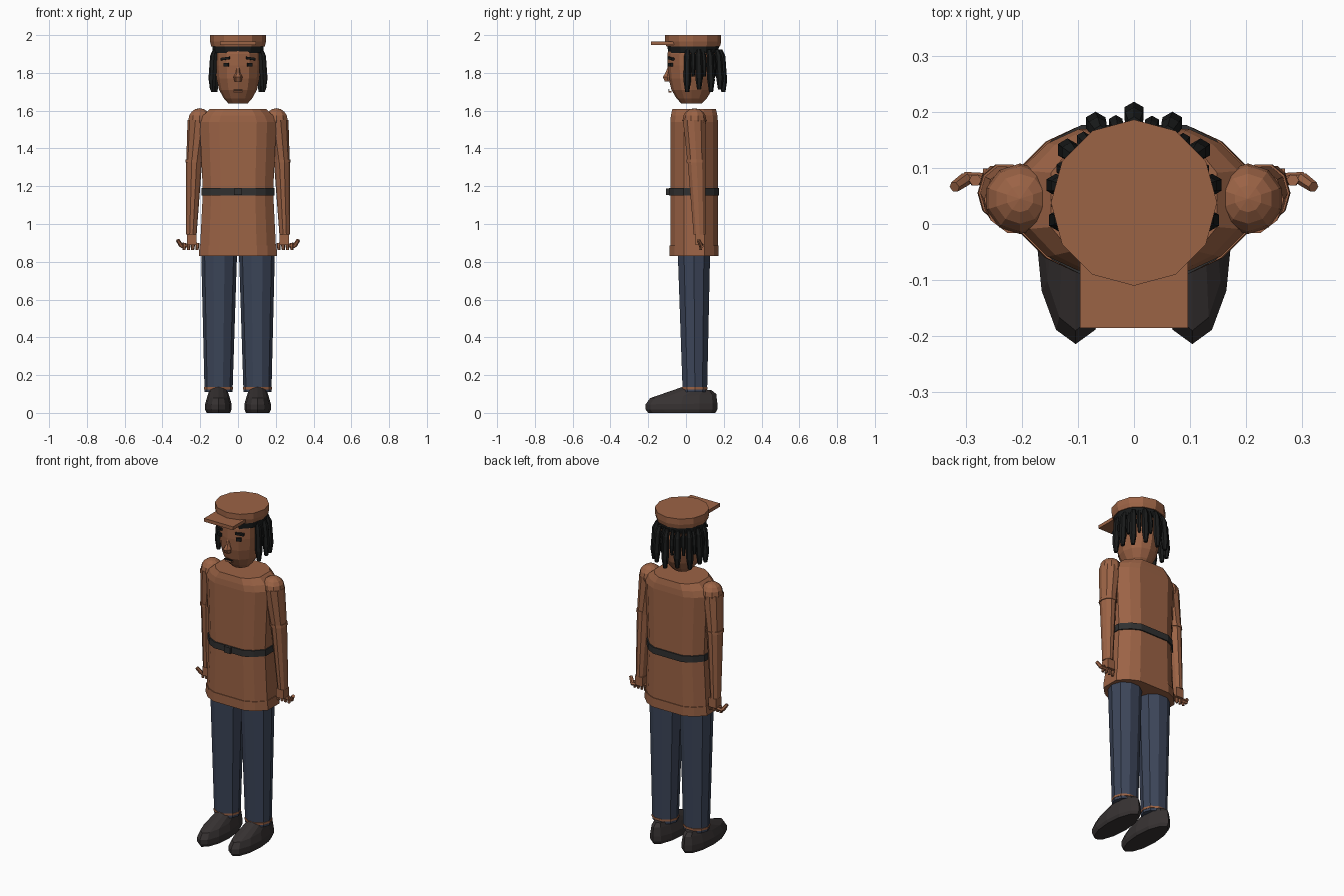
import bpy, bmesh
from math import sin, cos, pi, radians
from mathutils import Vector

if "Cube" in bpy.data.objects:
    bpy.data.objects.remove(bpy.data.objects["Cube"], do_unlink=True)


def material(name, rgb):
    m = bpy.data.materials.new(name)
    m.use_nodes = True
    m.diffuse_color = (*rgb, 1)
    m.node_tree.nodes["Principled BSDF"].inputs["Base Color"].default_value = (*rgb, 1)
    return m


BROWN = material("warm brown", (0.33, 0.125, 0.06))
NAVY = material("navy cloth", (0.045, 0.06, 0.1))
BLACK = material("black hair", (0.01, 0.011, 0.011))
BELT = material("dark belt", (0.03, 0.03, 0.03))
SHOE = material("shoe leather", (0.038, 0.032, 0.032))
CY = 0.043  # depth of the body's centre line


def add(name, bm, mat):
    bmesh.ops.recalc_face_normals(bm, faces=bm.faces)
    mesh = bpy.data.meshes.new(name)
    bm.to_mesh(mesh)
    bm.free()
    mesh.materials.append(mat)
    obj = bpy.data.objects.new(name, mesh)
    bpy.context.collection.objects.link(obj)
    return obj


def loft(name, rings, mat):
    """Skin a list of equal-length point rings and cap both ends."""
    bm = bmesh.new()
    rows = [[bm.verts.new(p) for p in r] for r in rings]
    n = len(rows[0])
    for a, b in zip(rows, rows[1:]):
        for i in range(n):
            j = (i + 1) % n
            bm.faces.new((a[i], a[j], b[j], b[i]))
    bm.faces.new(rows[0])
    bm.faces.new(rows[-1])
    return add(name, bm, mat)


def ring(x, y, z, rx, ry, n=10, phase=0.0):
    return [(x + rx * cos(2 * pi * i / n + phase), y + ry * sin(2 * pi * i / n + phase), z)
            for i in range(n)]


def box(name, centre, size, mat, turn=None):
    bm = bmesh.new()
    bmesh.ops.create_cube(bm, size=1)
    bmesh.ops.scale(bm, vec=size, verts=bm.verts)
    obj = add(name, bm, mat)
    obj.location = centre
    if turn:
        obj.rotation_euler = turn
    return obj


def tube(name, a, b, r0, r1, mat, n=6):
    """Straight tapered segment between two points."""
    a, b = Vector(a), Vector(b)
    q = (b - a).to_track_quat('Z', 'Y')
    rings = [[p + q @ Vector(v) for v in ring(0, 0, 0, r, r, n)] for p, r in ((a, r0), (b, r1))]
    return loft(name, rings, mat)


# Tunic: flat front and back, faceted sides
QUARTER = [(1.0, 0.42), (0.76, 0.8), (0.49, 1.0)]
OUTLINE = (QUARTER + [(-x, y) for x, y in reversed(QUARTER)]
           + [(-x, -y) for x, y in QUARTER] + [(x, -y) for x, y in reversed(QUARTER)])


def body_ring(z, rx, ry):
    return [(x * rx, CY + y * ry, z) for x, y in OUTLINE]


loft("tunic", [body_ring(0.83, 0.203, 0.126), body_ring(1.17, 0.186, 0.126),
               body_ring(1.54, 0.203, 0.126), body_ring(1.575, 0.185, 0.123),
               body_ring(1.61, 0.148, 0.115)], BROWN)
loft("hem", [body_ring(0.83, 0.207, 0.13), body_ring(0.885, 0.204, 0.13)], BROWN)
loft("belt", [body_ring(1.152, 0.193, 0.133), body_ring(1.19, 0.193, 0.133)], BELT)
box("buckle", (0, -0.097, 1.171), (0.042, 0.016, 0.036), BELT)

# Head
HEAD = [(1.637, 0.05), (1.665, 0.075), (1.71, 0.1), (1.77, 0.114),
        (1.84, 0.12), (1.9, 0.12), (1.95, 0.11)]
loft("head", [ring(0, 0.03, z, r, r * 1.07, 12) for z, r in HEAD], BROWN)
loft("nose", [ring(0, -0.095, 1.755, 0.018, 0.02, 6), ring(0, -0.1, 1.778, 0.024, 0.026, 6),
              ring(0, -0.095, 1.8, 0.012, 0.016, 6), ring(0, -0.088, 1.835, 0.008, 0.008, 6)], BROWN)
box("lower_lip", (0, -0.085, 1.7), (0.045, 0.015, 0.01), BROWN)
box("mouth_line", (0, -0.092, 1.709), (0.05, 0.009, 0.006), BLACK)

# Cap
loft("cap_crown", [ring(0, 0.038, 1.94, 0.142, 0.142, 12, -pi / 2),
                   ring(0, 0.038, 1.965, 0.148, 0.148, 12, -pi / 2),
                   ring(0, 0.038, 2.0, 0.148, 0.148, 12, -pi / 2)], BROWN)
box("cap_visor", (0, -0.1, 1.957), (0.192, 0.17, 0.02), BROWN)

# Hair: band under the cap and hanging locks around sides and back
loft("hair_band", [ring(0, 0.038, 1.905, 0.132, 0.132, 12, -pi / 2),
                   ring(0, 0.038, 1.945, 0.137, 0.137, 12, -pi / 2)], BLACK)


def lock(name, degrees, dist, bottom, r):
    t = radians(degrees)
    x, y = dist * cos(t), 0.04 + dist * sin(t)
    loft(name, [ring(x * s, 0.04 + (y - 0.04) * s, z, r * k, r * k, 6, pi / 2)
                for z, k, s in ((1.925, 0.6, 0.88), (1.89, 0.9, 0.95),
                                (bottom + 0.06, 1.0, 1.0), (bottom, 0.55, 1.0))], BLACK)


for i in range(9):
    angle = -14 + 26 * i
    back = max(0, sin(radians(angle)))
    lock("hair_lock", angle, 0.138 + 0.02 * back, 1.7 + 0.012 * (i % 2), 0.02)
    if i < 8:
        lock("short_hair_lock", angle + 13, 0.132 + 0.012 * back, 1.78, 0.014)

for s, side in ((1, "left"), (-1, "right")):
    # Eyes and brows
    box(side + "_eye", (s * 0.062, -0.082, 1.843), (0.028, 0.014, 0.02), BLACK, (0, 0, s * 0.45))
    box(side + "_brow", (s * 0.067, -0.08, 1.876), (0.05, 0.016, 0.013), BLACK,
        (0, s * 0.12, s * 0.45))

    # Shoulder ball
    bm = bmesh.new()
    bmesh.ops.create_uvsphere(bm, u_segments=10, v_segments=8, radius=0.063)
    add(side + "_shoulder", bm, BROWN).location = (s * 0.203, 0.045, 1.55)

    # Sleeve: upper arm, elbow band, forearm, cuff
    loft(side + "_upper_arm", [ring(s * 0.207, 0.043, 1.55, 0.06, 0.062),
                               ring(s * 0.231, 0.055, 1.33, 0.043, 0.05)], BROWN)
    loft(side + "_elbow_band", [ring(s * x, 0.055, z, 0.047, 0.054)
                                for x, z in ((0.23, 1.342), (0.232, 1.325))], BROWN)
    loft(side + "_forearm", [ring(s * 0.232, 0.056, 1.33, 0.042, 0.05),
                             ring(s * 0.247, 0.072, 0.945, 0.028, 0.033)], BROWN)

    # Hand with four fingers and a thumb
    box(side + "_palm", (s * 0.244, 0.074, 0.917), (0.05, 0.05, 0.055), BROWN)
    for k in range(4):
        x = 0.214 + 0.023 * k
        tube(side + "_finger", (s * x, 0.078, 0.9), (s * (x + 0.003), 0.076, 0.862),
             0.011, 0.008, BROWN)
    tube(side + "_thumb_base", (s * 0.268, 0.08, 0.885), (s * 0.303, 0.083, 0.882), 0.011, 0.01, BROWN)
    tube(side + "_thumb_tip", (s * 0.3, 0.08, 0.885), (s * 0.32, 0.066, 0.916), 0.012, 0.01, BROWN)

    # Trouser leg and ankle trim
    loft(side + "_trouser_leg", [ring(s * 0.103, 0.047, 0.11, 0.074, 0.068),
                                 ring(s * 0.1, 0.042, 0.85, 0.095, 0.09)], NAVY)
    loft(side + "_ankle_trim", [ring(s * 0.103, 0.047, z, 0.077, 0.071)
                                for z in (0.125, 0.137)], BROWN)

    # Shoe: each ring is half width, toe y, heel y, toe height, heel height
    rings = []
    for w, toe, heel, z0, z1 in ((0.062, -0.2, 0.155, 0, 0), (0.07, -0.214, 0.166, 0.018, 0.018),
                                 (0.07, -0.214, 0.166, 0.045, 0.05),
                                 (0.058, -0.19, 0.16, 0.078, 0.1),
                                 (0.045, -0.02, 0.135, 0.137, 0.12)):
        rings.append([(x, y, z0 + (z1 - z0) * (y - toe) / (heel - toe))
                      for x, y, _ in ring(s * 0.104, (toe + heel) / 2, 0, w, (heel - toe) / 2, 12)])
    loft(side + "_shoe", rings, SHOE)
